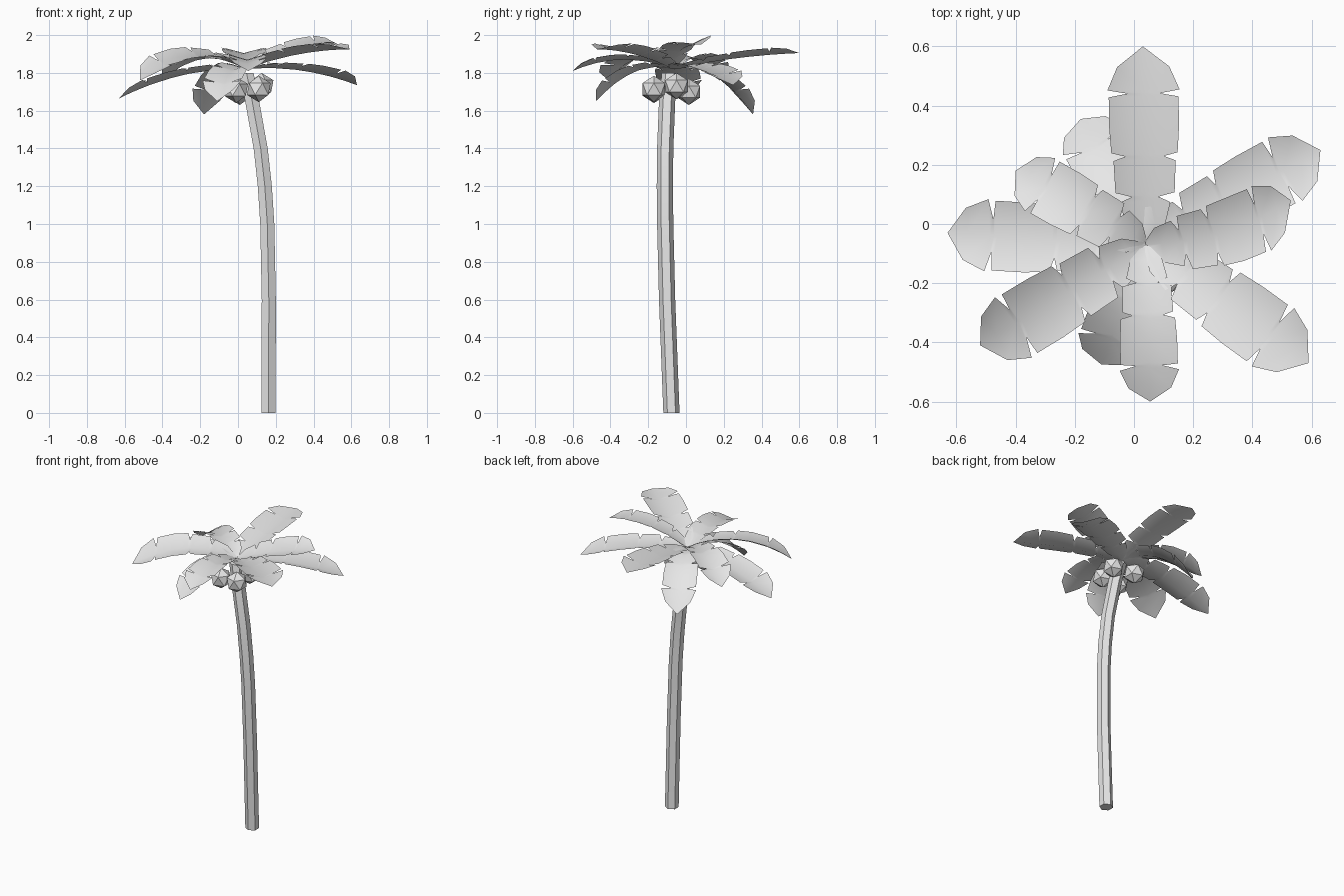
import bpy, bmesh, math
from mathutils import Vector

cube = bpy.data.objects.get("Cube")
if cube:
    bpy.data.objects.remove(cube, do_unlink=True)

grey = bpy.data.materials.new("pale_grey")
grey.use_nodes = True
grey.diffuse_color = (0.8, 0.8, 0.8, 1)
grey.node_tree.nodes["Principled BSDF"].inputs["Base Color"].default_value = grey.diffuse_color


def finish(name, bm, smooth=True):
    """Turn a bmesh into a named, shaded object."""
    mesh = bpy.data.meshes.new(name)
    bm.to_mesh(mesh)
    bm.free()
    mesh.materials.append(grey)
    obj = bpy.data.objects.new(name, mesh)
    bpy.context.collection.objects.link(obj)
    if smooth:
        bpy.ops.object.select_all(action='DESELECT')
        obj.select_set(True)
        bpy.context.view_layer.objects.active = obj
        bpy.ops.object.shade_smooth_by_angle(angle=math.radians(40))


# Trunk: hexagonal rings along a bending path
def build_trunk(path, radius, sides=6):
    bm = bmesh.new()
    rings = []
    for centre in path:
        ring = []
        for i in range(sides):
            a = math.tau * i / sides - math.pi / 2
            offset = Vector((math.cos(a), math.sin(a), 0)) * radius
            ring.append(bm.verts.new(Vector(centre) + offset))
        rings.append(ring)
    for low, high in zip(rings, rings[1:]):
        for i in range(sides):
            j = (i + 1) % sides
            bm.faces.new((low[i], low[j], high[j], high[i]))
    bm.faces.new(rings[0][::-1])
    bm.faces.new(rings[-1])
    finish("trunk", bm)


build_trunk([(.162, -.077, 0), (.163, -.1, .6), (.155, -.11, 1), (.142, -.112, 1.2),
             (.12, -.11, 1.4), (.075, -.1, 1.65), (.045, -.085, 1.8)], .043)

# Coconuts: faceted balls hanging round the top of the trunk
for i, spot in enumerate([(-.01, -.17, 1.71), (.11, -.17, 1.715),
                          (.125, -.05, 1.73), (.01, .015, 1.7)]):
    bm = bmesh.new()
    bmesh.ops.create_icosphere(bm, subdivisions=1, radius=.07)
    bmesh.ops.translate(bm, verts=bm.verts, vec=spot)
    finish(f"coconut_{i + 1}", bm, smooth=False)

# Half outline of a frond: position along the rib, half width; dips are the torn notches
OUTLINE = [(0, .01), (.1, .065), (.22, .085), (.245, .045), (.27, .1), (.43, .105),
           (.45, .065), (.47, .112), (.6, .118), (.75, .118), (.765, .055),
           (.785, .122), (.9, .088), (1, 0)]
CROWN = Vector((.04, -.07, 1.82))
UP = Vector((0, 0, 1))


# Frond: leaf folded up into a shallow V along an arched midrib
def build_frond(name, tip, arch, width=1, roll=0, sweep=0):
    span = Vector(tip) - CROWN
    level = UP.cross(span).normalized()
    across = level * math.cos(roll) + UP * math.sin(roll)
    bulge = UP * arch + level * sweep
    bm = bmesh.new()
    rows = []
    for t, half in OUTLINE:
        rib = CROWN + span * t + bulge * (4 * t * (1 - t))
        normal = (span + bulge * (4 - 8 * t)).cross(across).normalized()
        row = [bm.verts.new(rib)]
        if half:
            for side in (1, -1):
                edge = rib + (across * side + normal * .3) * (half * width)
                row.append(bm.verts.new(edge))
        rows.append(row)
    for a, b in zip(rows, rows[1:]):
        for k in (1, 2):
            loop = [a[0], b[0]] + ([b[k]] if len(b) > 1 else []) + [a[k]]
            bm.faces.new(loop if k == 1 else loop[::-1])
    finish(name, bm)


build_frond("frond_back", (.03, .6, 1.905), .015)
build_frond("frond_back_left", (.63, .25, 1.735), .035)
build_frond("frond_left", (.53, .08, 1.95), .035, .95, .15, -.035)
build_frond("frond_front_left", (.59, -.47, 1.925), .025)
build_frond("frond_front", (.055, -.6, 1.81), .055, .82)
build_frond("frond_front_low", (-.11, -.475, 1.65), .07, .9)
build_frond("frond_front_right", (-.52, -.41, 1.76), .09, 1, -.2)
build_frond("frond_right", (-.63, -.03, 1.665), .045)
build_frond("frond_back_right", (-.4, .18, 1.76), .085, .85)
build_frond("frond_back_low", (-.18, .355, 1.58), .09, .9)
